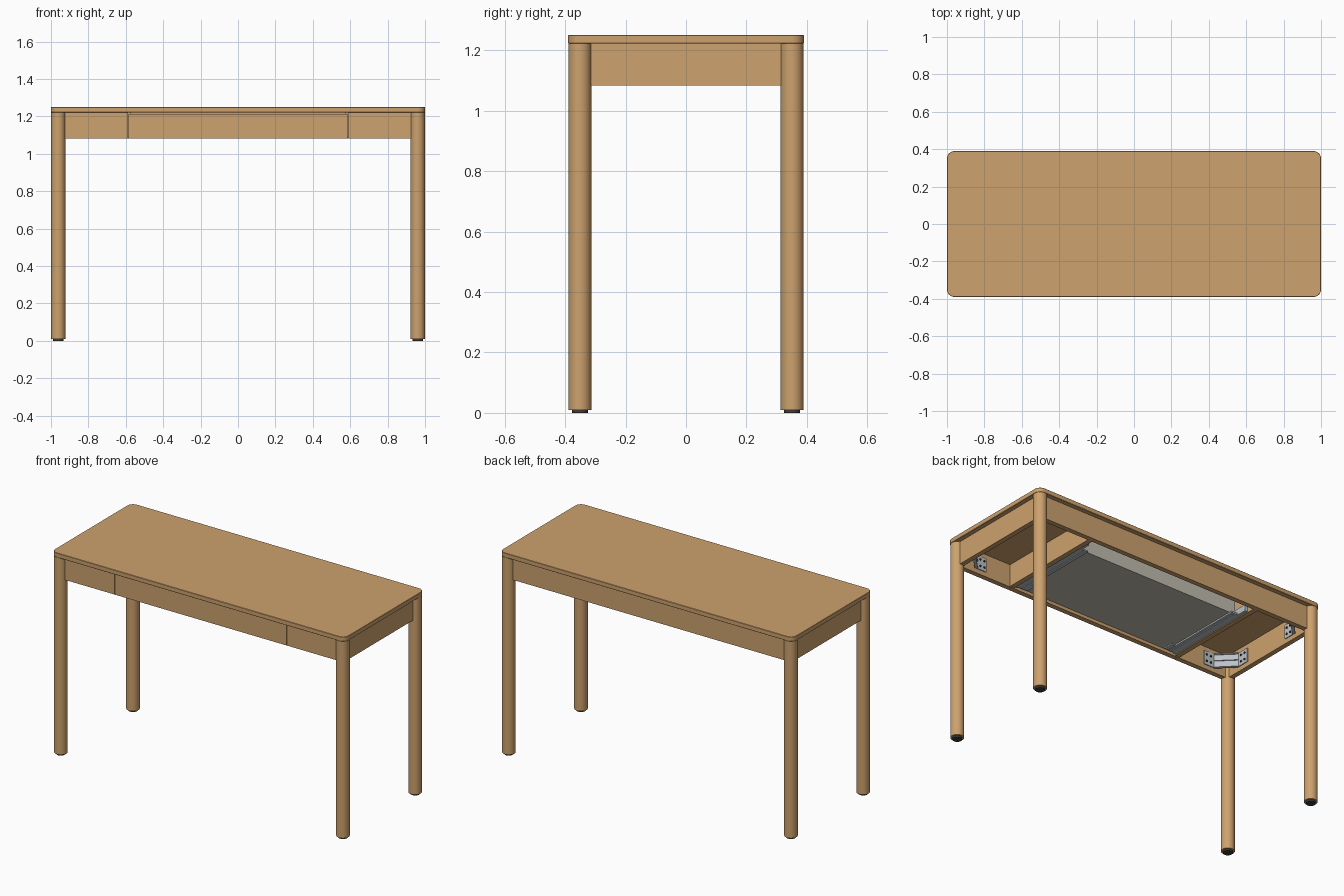
import bpy, bmesh, math

if "Cube" in bpy.data.objects:
    bpy.data.objects.remove(bpy.data.objects["Cube"])


def material(name, rgb):
    m = bpy.data.materials.new(name)
    m.use_nodes = True
    m.diffuse_color = (*rgb, 1)
    m.node_tree.nodes["Principled BSDF"].inputs["Base Color"].default_value = (*rgb, 1)
    return m


wood = material("light oak", (0.61, 0.36, 0.155))
pale = material("pale grey lining", (0.53, 0.51, 0.43))
metal = material("zinc metal", (0.50, 0.54, 0.57))
dark = material("dark rubber", (0.05, 0.045, 0.04))


def add(name, bm, mat, mirror="", bevel=0, thickness=0, smooth=False):
    bmesh.ops.recalc_face_normals(bm, faces=bm.faces)
    me = bpy.data.meshes.new(name)
    bm.to_mesh(me)
    bm.free()
    me.materials.append(mat)
    ob = bpy.data.objects.new(name, me)
    bpy.context.collection.objects.link(ob)
    if smooth:
        bpy.ops.object.select_all(action="DESELECT")
        ob.select_set(True)
        bpy.context.view_layer.objects.active = ob
        bpy.ops.object.shade_smooth_by_angle(angle=math.radians(35))
    if thickness:
        mod = ob.modifiers.new("Solidify", "SOLIDIFY")
        mod.thickness, mod.offset = thickness, 0
    if bevel:
        mod = ob.modifiers.new("Bevel", "BEVEL")
        mod.width, mod.segments = bevel, 2
    if mirror:
        mod = ob.modifiers.new("Mirror", "MIRROR")
        mod.use_axis = ("x" in mirror, "y" in mirror, False)
        mod.use_mirror_merge = False
    return ob


def box(name, x, y, z, mat=wood, mirror="", bevel=0):
    bm = bmesh.new()
    bmesh.ops.create_cube(bm, size=1)
    for v in bm.verts:
        for i, (lo, hi) in enumerate((x, y, z)):
            v.co[i] = lo if v.co[i] < 0 else hi
    return add(name, bm, mat, mirror, bevel)


def cylinder(name, x, y, z, r, mat, mirror="xy", sides=32):
    bm = bmesh.new()
    bmesh.ops.create_cone(bm, cap_ends=True, segments=sides, radius1=r, radius2=r, depth=z[1] - z[0])
    bmesh.ops.translate(bm, verts=bm.verts, vec=(x, y, sum(z) / 2))
    return add(name, bm, mat, mirror, smooth=True)


def strip(name, path, z, thickness, mat):
    """Vertical sheet bent along a plan path, mirrored to all four corners."""
    bm = bmesh.new()
    low = [bm.verts.new((x, y, z[0])) for x, y in path]
    high = [bm.verts.new((x, y, z[1])) for x, y in path]
    for i in range(len(path) - 1):
        bm.faces.new((low[i], low[i + 1], high[i + 1], high[i]))
    return add(name, bm, mat, "xy", thickness=thickness)


# Main dimensions
W, D, H = 1.0, 0.39, 1.25
UNDER, LOW = 1.222, 1.083
AX, AY, T = 0.972, 0.362, 0.03       # apron outer faces and thickness
LEG_R = 0.038
LX, LY = W - LEG_R - 0.001, D - LEG_R - 0.001
SPLIT, GAP = 0.585, 0.003

# Table top with rounded corners
bm = bmesh.new()
bmesh.ops.create_cube(bm, size=1)
bmesh.ops.scale(bm, verts=bm.verts, vec=(2 * W, 2 * D, H - UNDER))
bmesh.ops.translate(bm, verts=bm.verts, vec=(0, 0, (H + UNDER) / 2))
uprights = [e for e in bm.edges if abs(e.verts[0].co.z - e.verts[1].co.z) > 0.01]
bmesh.ops.bevel(bm, geom=uprights, offset=0.04, segments=8, profile=0.5, affect="EDGES")
rims = [e for e in bm.edges if abs(e.verts[0].co.z - e.verts[1].co.z) < 0.001]
bmesh.ops.bevel(bm, geom=rims, offset=0.002, segments=1, affect="EDGES")
add("table_top", bm, wood, smooth=True)

# Legs and feet
cylinder("legs", LX, LY, (0.01, UNDER), LEG_R, wood)
cylinder("feet", LX, LY, (0, 0.012), 0.027, dark)

# Aprons
box("side_aprons", (AX - T, AX), (-LY, LY), (LOW, UNDER), mirror="x")
box("back_apron", (-LX, LX), (AY - T, AY), (LOW, UNDER))
box("front_apron_ends", (SPLIT + GAP, LX), (-AY, T - AY), (LOW, UNDER), mirror="x")
box("partitions", (0.572, 0.602), (T - AY, AY - T), (LOW + 0.004, UNDER), mirror="x")

# Drawer
BACK, FLOOR = 0.2, 1.102
box("drawer_front", (-SPLIT, SPLIT), (-AY, T - AY), (LOW, 1.214))
box("drawer_sides", (0.53, 0.55), (T - AY, BACK), (FLOOR, 1.2), pale, "x")
box("drawer_back", (-0.53, 0.53), (BACK - 0.02, BACK), (FLOOR, 1.2), pale)
box("drawer_floor", (-0.53, 0.53), (T - AY, BACK - 0.02), (FLOOR, FLOOR + 0.01), pale)

# Drawer slides
box("slide_rails", (0.553, 0.572), (-0.325, 0.28), (1.092, 1.13), metal, "x")
box("slide_runners", (0.51, 0.553), (-0.32, 0.22), (1.092, 1.101), metal, "x")
box("slide_ribs", (0.526, 0.536), (-0.31, 0.2), (1.088, 1.092), metal, "x")
box("slide_clips", (0.485, 0.51), (-0.32, -0.26), (1.094, 1.101), metal, "x")

# Corner brackets with stiffening ribs
ix, iy = AX - T - 0.003, AY - T - 0.003
path = [(ix, iy - 0.17), (ix, iy - 0.095), (ix - 0.025, iy - 0.07),
        (ix - 0.07, iy - 0.025), (ix - 0.095, iy), (ix - 0.165, iy)]
strip("corner_brackets", path, (1.11, 1.195), 0.005, metal)
for label, z in (("lower", 1.11), ("middle", 1.15), ("upper", 1.188)):
    strip(label + "_bracket_ribs", path[1:-1], (z, z + 0.006), 0.018, metal)

# Bracket screws on both flanges
for k, z in enumerate((1.132, 1.172)):
    for off in (0.12, 0.15):
        tag = f"{k}_{round(off * 100)}"
        box("side_screws_" + tag, (ix - 0.009, ix), (iy - off - 0.005, iy - off + 0.005),
            (z - 0.005, z + 0.005), dark, "xy", 0.002)
        box("long_screws_" + tag, (ix - off - 0.005, ix - off + 0.005), (iy - 0.009, iy),
            (z - 0.005, z + 0.005), dark, "xy", 0.002)
